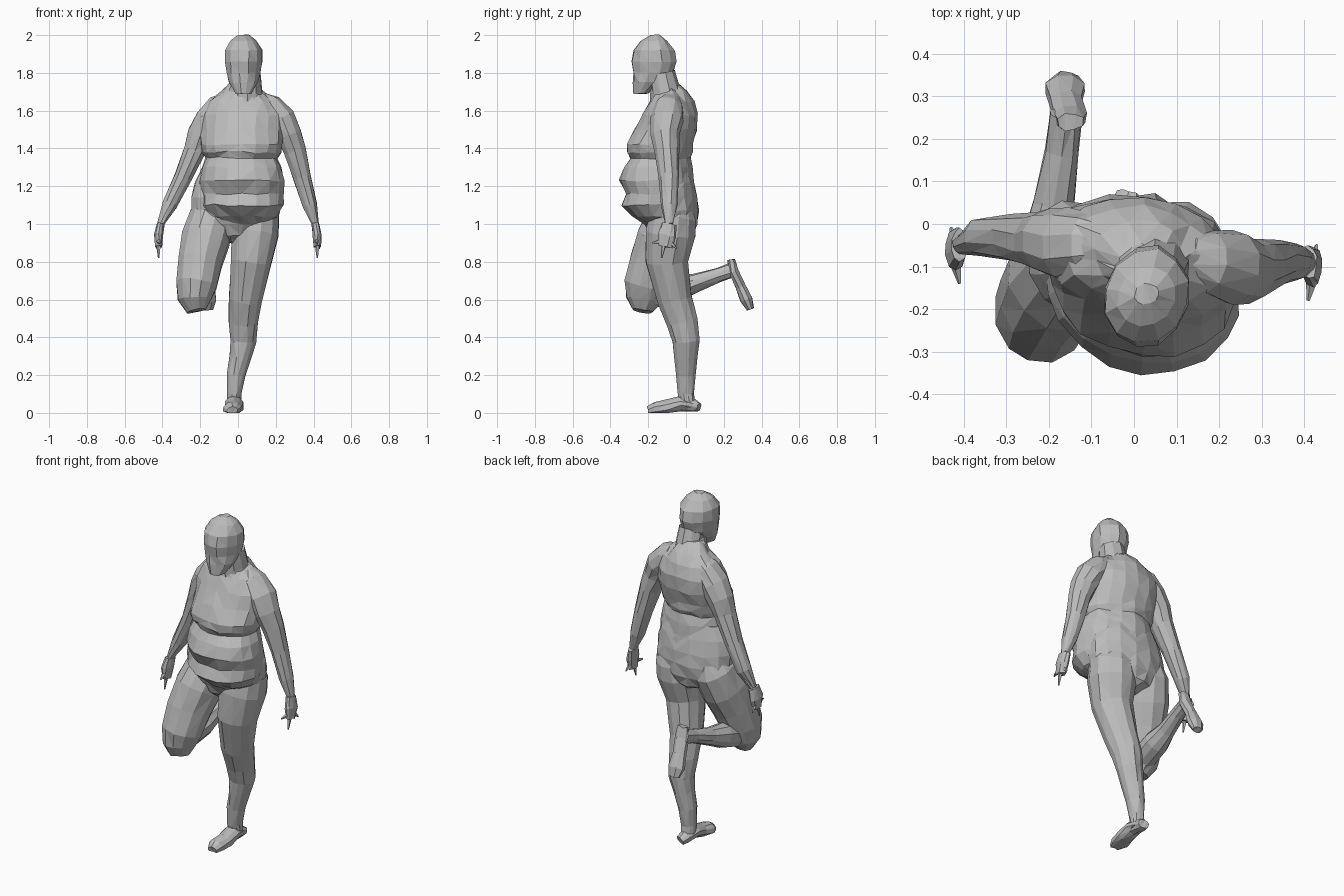
import bpy
import bmesh
import random
from math import sin, cos, pi
from mathutils import Vector

random.seed(7)

default_cube = bpy.data.objects.get("Cube")
if default_cube:
    bpy.data.objects.remove(default_cube, do_unlink=True)

# One plain grey for the whole figure
stone = bpy.data.materials.new("stone_grey")
stone.use_nodes = True
grey = (.5, .5, .5, 1)
stone.diffuse_color = grey
stone.node_tree.nodes["Principled BSDF"].inputs["Base Color"].default_value = grey


def skin(name, sections, sides, jitter):
    """Bridge elliptical sections, each a centre with two half-axis vectors,
    into a closed faceted body with slightly uneven facets."""
    bm = bmesh.new()
    loops = []
    for centre, across, deep in sections:
        loop = []
        for i in range(sides):
            angle = 2 * pi * (i + .5) / sides
            point = centre + across * cos(angle) + deep * sin(angle)
            point += Vector([random.uniform(-jitter, jitter) for axis in "xyz"])
            point.z = max(point.z, 0)
            loop.append(bm.verts.new(point))
        loops.append(loop)
    for lower, upper in zip(loops, loops[1:]):
        for i in range(sides):
            j = (i + 1) % sides
            bm.faces.new((lower[i], lower[j], upper[j], upper[i]))
    bm.faces.new(loops[0])
    bm.faces.new(loops[-1])
    bmesh.ops.recalc_face_normals(bm, faces=bm.faces)
    bmesh.ops.triangulate(bm, faces=bm.faces, quad_method="SHORT_EDGE")
    mesh = bpy.data.meshes.new(name)
    bm.to_mesh(mesh)
    bm.free()
    mesh.materials.append(stone)
    part = bpy.data.objects.new(name, mesh)
    bpy.context.collection.objects.link(part)


def stack(name, centre_x, yaw, layers, sides, jitter):
    """Body of level layers, each (height, half width, front, back)."""
    sections = []
    for height, half, front, back in layers:
        centre = Vector((centre_x, (front + back) / 2, height))
        across = Vector((half, yaw * half, 0))
        deep = Vector((0, (back - front) / 2, 0))
        sections.append((centre, across, deep))
    skin(name, sections, sides, jitter)


def limb(name, path, radii, depth=1, sides=10, jitter=.003):
    """Tapered tube whose sections stand square to the path."""
    points = [Vector(point) for point in path]
    sections = []
    for i, (point, radius) in enumerate(zip(points, radii)):
        ahead = points[min(i + 1, len(points) - 1)]
        behind = points[max(i - 1, 0)]
        along = (ahead - behind).normalized()
        across = Vector((1, 0, 0))
        across = (across - along * across.dot(along)).normalized()
        deep = along.cross(across)
        sections.append((point, across * radius, deep * radius * depth))
    skin(name, sections, sides, jitter)


def hand(side, sign, wrist):
    """Flat palm with a thumb and two pointed finger groups."""
    def reach(out, forward, down):
        return Vector(wrist) + Vector((sign * out, -forward, -down))

    palm = reach(.01, .01, .06)
    knuckles = reach(.01, .02, .12)
    limb(side + "_palm", (wrist, palm, knuckles), (.02, .025, .018), depth=2)
    tips = {
        "thumb": reach(0, .09, .1),
        "front_fingers": reach(.01, .04, .18),
        "back_fingers": reach(.02, -.04, .13),
    }
    for digit, tip in tips.items():
        root = palm.lerp(knuckles, .5)
        root.y += (tip.y - root.y) * .3
        limb(side + "_" + digit, (root, tip), (.016, .004), sides=5, jitter=0)


# Torso with belly rolls, chest crease and sloping shoulders
stack("torso", .02, -.1, [
    (1, .13, -.22, 0),
    (1.04, .19, -.28, .04),
    (1.1, .22, -.34, .05),
    (1.16, .22, -.32, .05),
    (1.23, .23, -.35, .04),
    (1.3, .21, -.33, .03),
    (1.35, .19, -.29, .02),
    (1.38, .21, -.31, .03),
    (1.42, .22, -.31, .04),
    (1.5, .22, -.27, .06),
    (1.58, .22, -.23, .06),
    (1.65, .18, -.19, .04),
    (1.7, .11, -.17, .01),
    (1.75, .06, -.17, -.05),
], sides=18, jitter=.006)

# Broad hips and buttocks closing between the legs
stack("hips", -.01, 0, [
    (.9, .05, -.14, -.02),
    (.94, .14, -.19, .04),
    (1, .22, -.22, .06),
    (1.07, .24, -.24, .07),
    (1.14, .24, -.24, .06),
    (1.22, .22, -.22, .04),
    (1.3, .18, -.2, .02),
], sides=16, jitter=.005)

# Head with a flat face and tapering jaw, on a thick neck
stack("head", .03, .1, [
    (1.69, .04, -.28, -.2),
    (1.75, .08, -.28, -.12),
    (1.8, .09, -.28, -.07),
    (1.86, .1, -.29, -.05),
    (1.92, .1, -.28, -.06),
    (1.97, .07, -.24, -.1),
    (2, .03, -.19, -.14),
], sides=12, jitter=.003)
limb("neck", [(.05, -.09, 1.6), (.05, -.11, 1.7), (.05, -.13, 1.8)], (.1, .08, .07))

# Arms share one taper and hang away from the body
arm_radii = (.05, .07, .08, .07, .06, .05, .04, .02)
arms = {
    "left": [(.12, -.07, 1.65), (.17, -.09, 1.62), (.23, -.1, 1.55), (.27, -.11, 1.47),
             (.3, -.1, 1.39), (.34, -.09, 1.25), (.38, -.09, 1.1), (.41, -.09, 1)],
    "right": [(-.05, -.05, 1.65), (-.1, -.05, 1.62), (-.15, -.05, 1.55), (-.2, -.04, 1.47),
              (-.23, -.04, 1.39), (-.29, -.03, 1.25), (-.36, -.03, 1.1), (-.41, -.05, 1)],
}
for side, path in arms.items():
    limb(side + "_arm", path, arm_radii, depth=1.1)
    hand(side, 1 if side == "left" else -1, path[-1])

# Standing leg and foot
limb("left_leg", [
    (.09, -.05, 1.12), (.1, -.07, 1.04), (.09, -.08, .95), (.07, -.1, .8),
    (.04, -.06, .6), (.03, -.02, .48), (.03, 0, .38), (.01, 0, .29),
    (-.01, 0, .2), (-.02, 0, .1), (-.02, .01, .03),
], (.08, .12, .13, .11, .09, .08, .07, .06, .05, .04, .04), depth=1.05, sides=12)
limb("left_foot", [
    (-.01, .07, .03), (-.02, .04, .04), (-.02, -.03, .05), (-.02, -.1, .03),
    (-.03, -.16, .02), (-.03, -.2, .01),
], (.03, .04, .05, .05, .05, .03), depth=.8)

# Raised leg: thigh forward, shin folded back, foot pointing down
limb("right_thigh", [
    (-.12, -.05, 1.12), (-.14, -.07, 1.04), (-.17, -.12, .92), (-.2, -.17, .8),
    (-.22, -.21, .68), (-.23, -.22, .6), (-.22, -.23, .54),
], (.08, .12, .13, .12, .11, .09, .05), depth=1.1, sides=12)
limb("right_shin", [
    (-.22, -.2, .62), (-.2, -.05, .66), (-.19, .05, .69), (-.17, .17, .73),
    (-.16, .26, .76),
], (.07, .07, .05, .04, .04))
limb("right_foot", [
    (-.15, .24, .81), (-.15, .25, .75), (-.16, .29, .67), (-.16, .32, .6), (-.16, .34, .55),
], (.03, .04, .04, .05, .03), depth=.7, sides=8)
